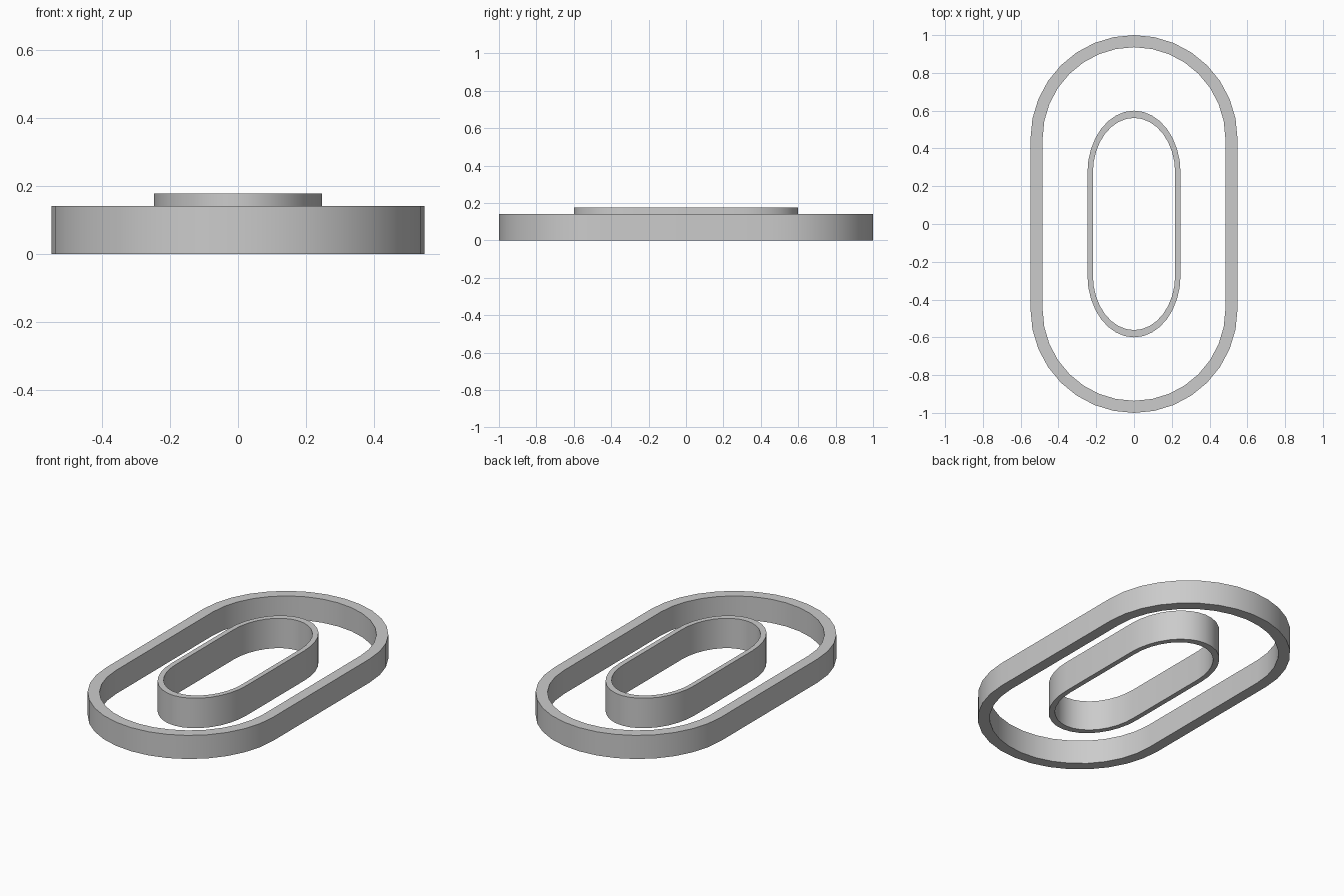
import bpy, bmesh
from math import sin, cos, pi, radians

if "Cube" in bpy.data.objects:
    bpy.data.objects.remove(bpy.data.objects["Cube"])

SEG = 16  # sides per rounded end


def stadium(radius, half_straight, sx, sy):
    """Outline of a slot shape: two half circles joined by straight sides."""
    pts = []
    for start, cy in ((0, half_straight), (pi, -half_straight)):
        for i in range(SEG + 1):
            a = start + pi * i / SEG
            pts.append((radius * cos(a) * sx, (cy + radius * sin(a)) * sy))
    return pts


def ring(name, height, sx=1.0, sy=1.0, radius=0.548, straight=0.452, wall=0.064):
    outer = stadium(radius, straight, sx, sy)
    inner = stadium(radius - wall, straight, sx, sy)
    bm = bmesh.new()
    loops = [[bm.verts.new((x, y, z)) for x, y in pts]
             for pts, z in ((outer, 0), (outer, height), (inner, height), (inner, 0))]
    n = len(outer)
    for k in range(4):
        a, b = loops[k], loops[(k + 1) % 4]
        for i in range(n):
            j = (i + 1) % n
            bm.faces.new((a[i], a[j], b[j], b[i]))
    bmesh.ops.recalc_face_normals(bm, faces=bm.faces)
    mesh = bpy.data.meshes.new(name)
    bm.to_mesh(mesh)
    bm.free()
    obj = bpy.data.objects.new(name, mesh)
    bpy.context.collection.objects.link(obj)
    bpy.ops.object.select_all(action='DESELECT')
    obj.select_set(True)
    bpy.context.view_layer.objects.active = obj
    bpy.ops.object.shade_smooth_by_angle(angle=radians(30))
    return obj


# Large outer band and the taller, squeezed inner band
ring("outer_ring", 0.14)
ring("inner_ring", 0.177, sx=0.45, sy=0.6)
